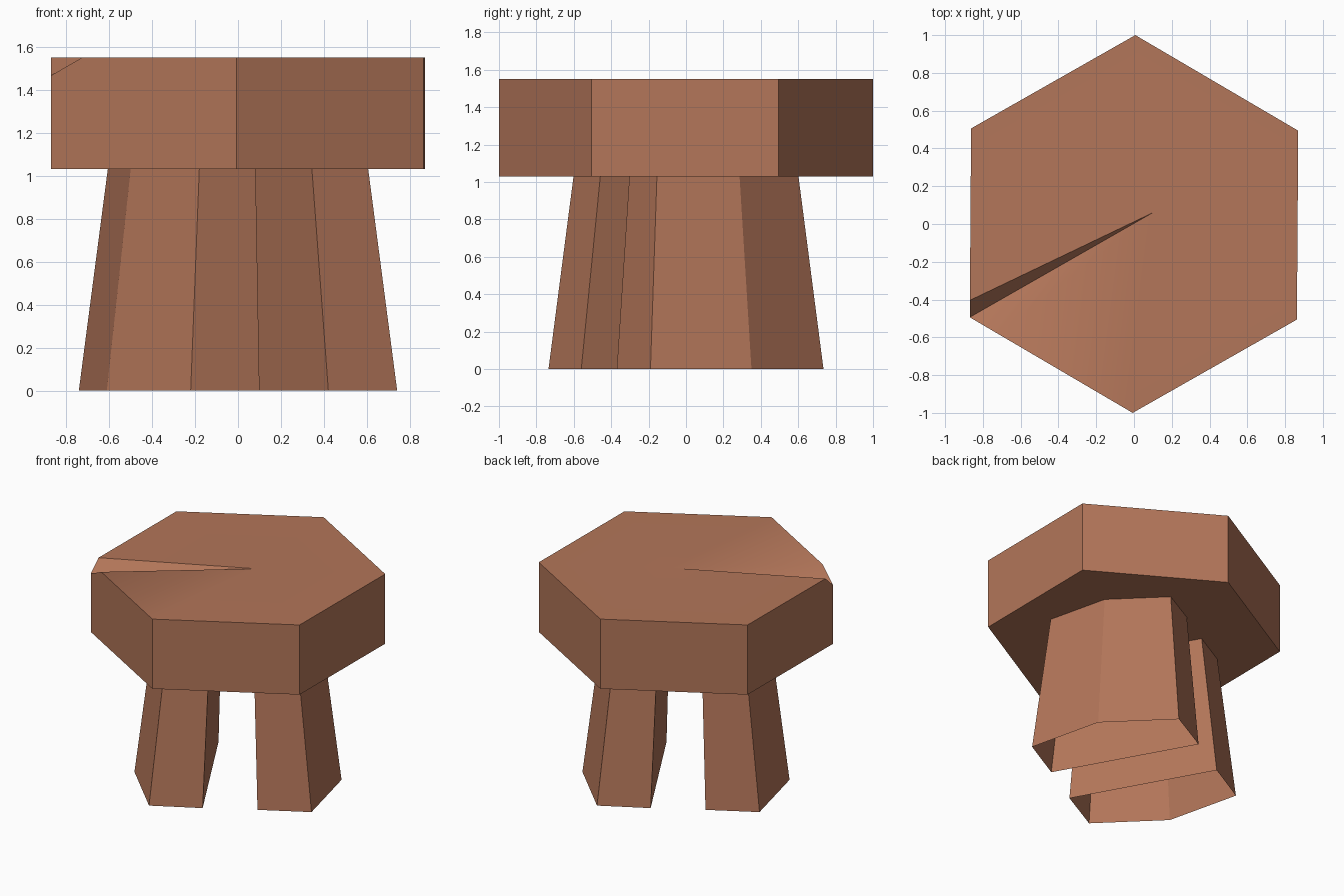
import bpy, bmesh, math
from mathutils import Vector

if "Cube" in bpy.data.objects:
    bpy.data.objects.remove(bpy.data.objects["Cube"])

SEAT_BOTTOM, SEAT_TOP = 1.03, 1.55

wood = bpy.data.materials.new("reddish brown wood")
wood.diffuse_color = (0.45, 0.18, 0.10, 1.0)
wood.use_nodes = True
wood.node_tree.nodes["Principled BSDF"].inputs["Base Color"].default_value = wood.diffuse_color


def make_object(name, bm):
    bmesh.ops.recalc_face_normals(bm, faces=bm.faces)
    mesh = bpy.data.meshes.new(name)
    bm.to_mesh(mesh)
    bm.free()
    mesh.materials.append(wood)
    obj = bpy.data.objects.new(name, mesh)
    bpy.context.collection.objects.link(obj)
    return obj


# Seat: hexagonal slab with a split running in from the left front corner
def corner(degrees, z):
    a = math.radians(degrees - 0.4)
    return Vector((math.cos(a), math.sin(a), z))


bm = bmesh.new()
angles = [210, 270, 330, 30, 90, 150]
low = [bm.verts.new(corner(a, SEAT_BOTTOM)) for a in angles]
high = [bm.verts.new(corner(a, SEAT_TOP)) for a in angles]
ends = [corner(a, SEAT_TOP) for a in angles]
chip = high[0]
chip.co.z = 1.465                                        # dropped corner
near = bm.verts.new(ends[0].lerp(ends[1], 0.17))         # front lip of the split
far = bm.verts.new(ends[0].lerp(ends[5], 0.09))          # back lip of the split
tip = bm.verts.new((0.10, 0.06, SEAT_TOP))               # inner end of the split

bm.faces.new(low)
bm.faces.new((low[0], low[1], high[1], near, chip))
for i in range(1, 5):
    bm.faces.new((low[i], low[i + 1], high[i + 1], high[i]))
bm.faces.new((low[5], low[0], chip, far, high[5]))
bm.faces.new((tip, far, chip))                           # wall of the split
bm.faces.new((tip, chip, near)).smooth = True            # sunken sliver
rim = [near] + high[1:] + [far]
for a, b in zip(rim, rim[1:]):
    bm.faces.new((tip, a, b)).smooth = True
seat = make_object("seat", bm)
seat.data.set_sharp_from_angle(angle=math.radians(32))

# Legs: two tapered five-sided shells, open underneath, opposite each other
profile = [(0.74, -0.19), (0.61, 0.35), (0.22, 0.735), (-0.10, 0.56), (0.42, -0.37)]
TAPER = 0.818
for name, side in (("back_right_leg", 1), ("front_left_leg", -1)):
    bm = bmesh.new()
    foot = [bm.verts.new((side * x, side * y, 0)) for x, y in profile]
    top = [bm.verts.new((side * x * TAPER, side * y * TAPER, SEAT_BOTTOM)) for x, y in profile]
    for i in range(5):
        j = (i + 1) % 5
        bm.faces.new((foot[i], foot[j], top[j], top[i]))
    make_object(name, bm)
